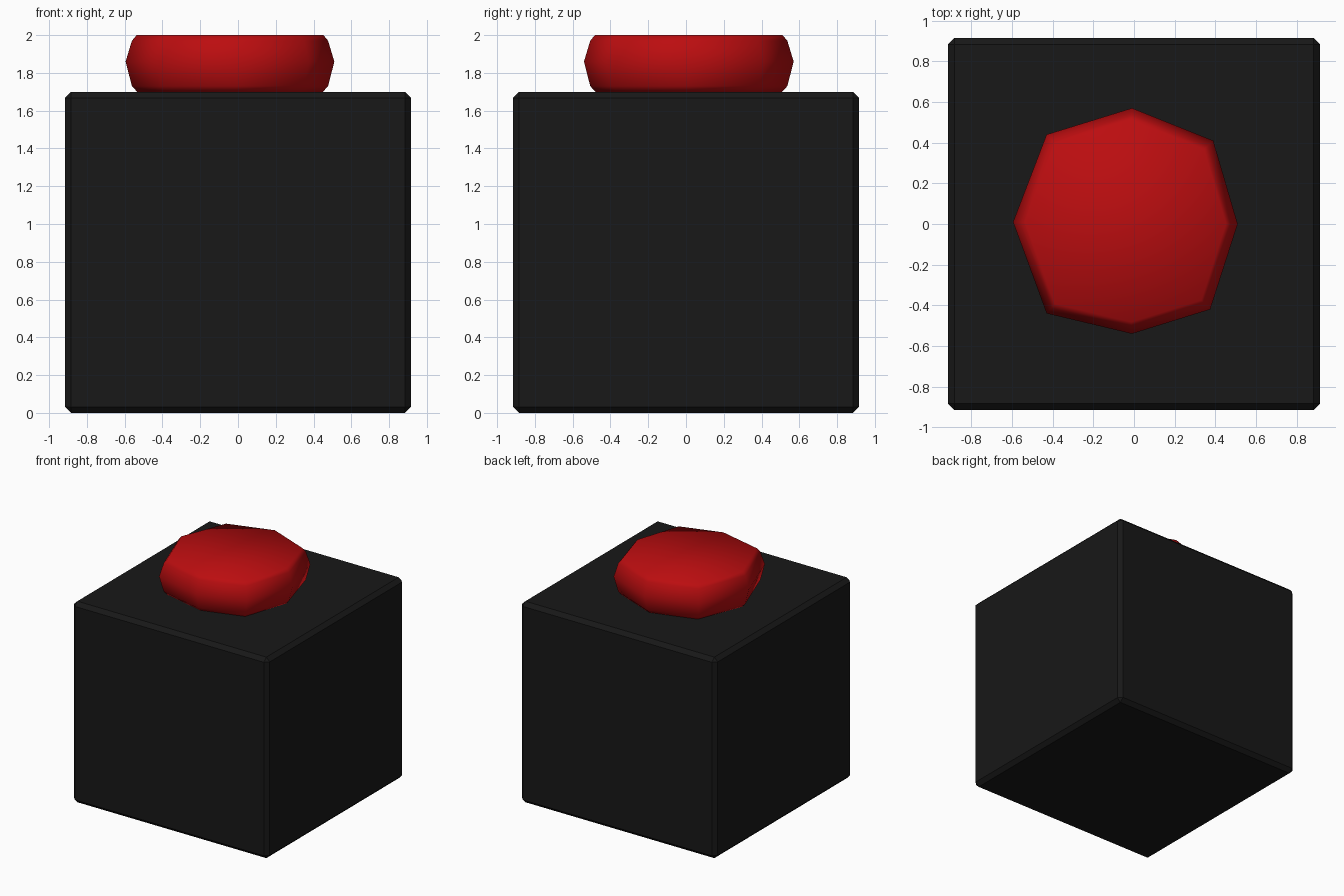
import bpy, bmesh, math

if "Cube" in bpy.data.objects:
    bpy.data.objects.remove(bpy.data.objects["Cube"])


def add_object(name, bm, color, angle):
    bmesh.ops.recalc_face_normals(bm, faces=bm.faces)
    mesh = bpy.data.meshes.new(name)
    bm.to_mesh(mesh)
    bm.free()
    obj = bpy.data.objects.new(name, mesh)
    bpy.context.collection.objects.link(obj)
    mat = bpy.data.materials.new(name + "_color")
    mat.diffuse_color = color
    mat.use_nodes = True
    mat.node_tree.nodes["Principled BSDF"].inputs["Base Color"].default_value = mat.diffuse_color
    mesh.materials.append(mat)
    bpy.ops.object.select_all(action='DESELECT')
    obj.select_set(True)
    bpy.context.view_layer.objects.active = obj
    bpy.ops.object.shade_smooth_by_angle(angle=math.radians(angle))
    return obj


# Base block with chamfered edges
W, H = 0.916, 1.70
bm = bmesh.new()
bmesh.ops.create_cube(bm, size=1)
for v in bm.verts:
    v.co = (v.co.x * 2 * W, v.co.y * 2 * W, (v.co.z + 0.5) * H)
bmesh.ops.bevel(bm, geom=bm.edges[:], offset=0.032, offset_type='OFFSET',
                segments=1, profile=0.5, affect='EDGES')
add_object("base_block", bm, (0.009, 0.009, 0.009, 1), 30)

# Push button: slightly irregular octagon with a rounded side profile
cx, cy = -0.04, 0.01
outline = [(0.51, 0.0), (0.39, 0.41), (-0.01, 0.57), (-0.43, 0.44),
           (-0.595, 0.01), (-0.43, -0.44), (-0.01, -0.54), (0.375, -0.42)]
profile = [(0.89, 1.70), (0.94, 1.73), (1.0, 1.86), (0.94, 1.97), (0.895, 2.0)]

bm = bmesh.new()
rings = [[bm.verts.new((cx + (x - cx) * s, cy + (y - cy) * s, z))
          for x, y in outline] for s, z in profile]
n = len(outline)
for low, high in zip(rings, rings[1:]):
    for i in range(n):
        j = (i + 1) % n
        bm.faces.new((low[i], low[j], high[j], high[i]))
bm.faces.new(rings[0][::-1])
bm.faces.new(rings[-1])
add_object("push_button", bm, (0.5, 0.004, 0.005, 1), 60)
